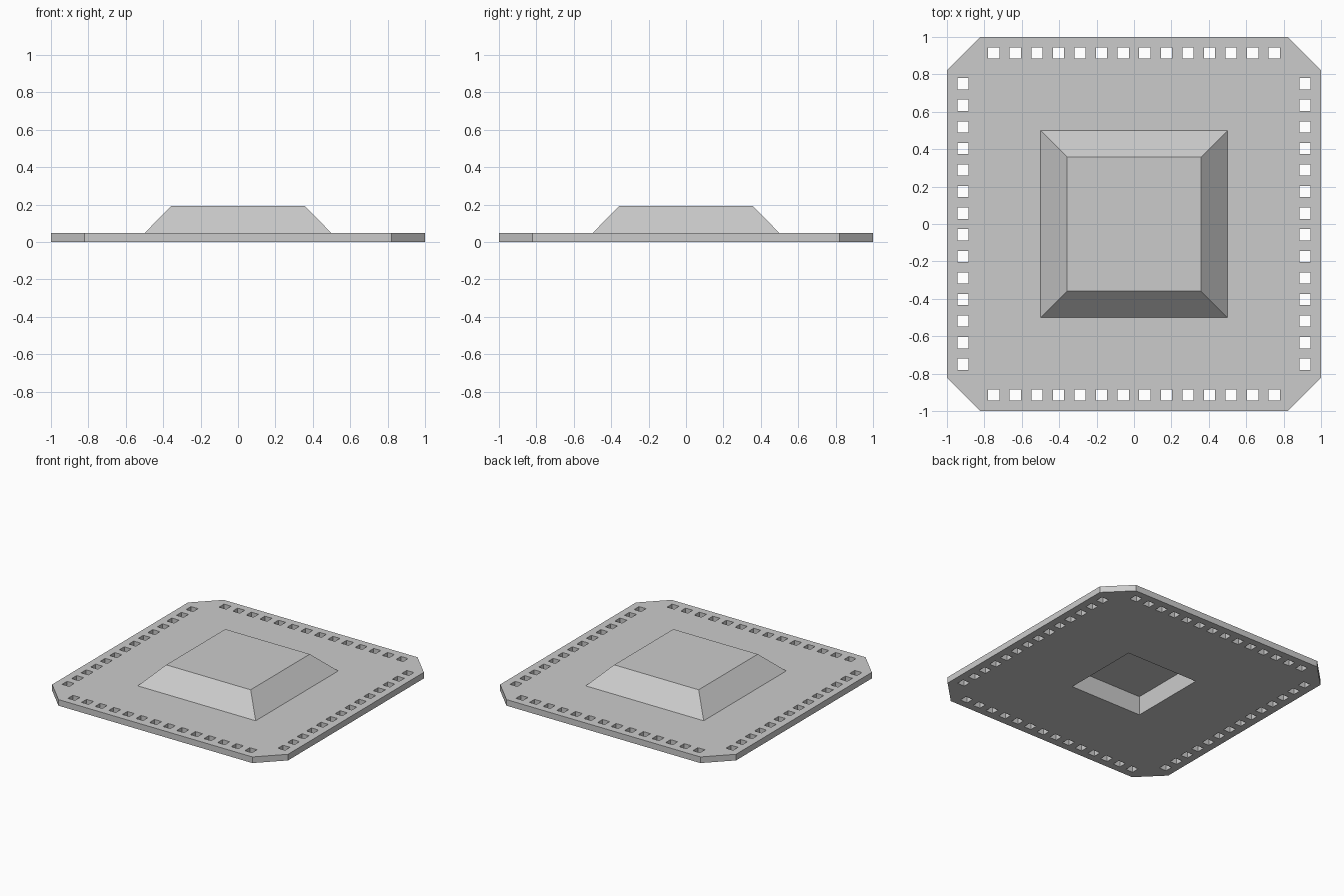
import bpy
import bmesh
from mathutils import Matrix

cube = bpy.data.objects.get("Cube")
if cube:
    bpy.data.objects.remove(cube, do_unlink=True)

PLATE_H, TOP_Z = 0.047, 0.192
BASE_HALF, TOP_HALF = 0.5, 0.358
POCKET_HALF, POCKET_Z = 0.304, 0.145
HOLES, HOLE_SPAN, HOLE_ROW, HOLE_SIZE = 14, 0.75, 0.915, 0.06

grey = bpy.data.materials.new("light grey")
grey.use_nodes = True
grey.diffuse_color = (0.6, 0.6, 0.6, 1)
grey.node_tree.nodes["Principled BSDF"].inputs["Base Color"].default_value = (0.6, 0.6, 0.6, 1)


def make_object(name, bm):
    bmesh.ops.recalc_face_normals(bm, faces=bm.faces)
    mesh = bpy.data.meshes.new(name)
    bm.to_mesh(mesh)
    bm.free()
    mesh.materials.append(grey)
    obj = bpy.data.objects.new(name, mesh)
    bpy.context.collection.objects.link(obj)
    return obj


def add_box(bm, x, y, z0, z1, size):
    place = Matrix.Translation((x, y, (z0 + z1) / 2)) @ Matrix.Diagonal((size, size, z1 - z0, 1))
    bmesh.ops.create_cube(bm, size=1, matrix=place)


def combine(target, tool, operation):
    """Apply a boolean and discard the tool object."""
    mod = target.modifiers.new(operation.lower(), "BOOLEAN")
    mod.operation, mod.object, mod.solver = operation, tool, "EXACT"
    bpy.context.view_layer.update()
    result = bpy.data.meshes.new_from_object(target.evaluated_get(bpy.context.evaluated_depsgraph_get()))
    target.modifiers.clear()
    target.data = result
    bpy.data.objects.remove(tool, do_unlink=True)


# Square plate with clipped corners
bm = bmesh.new()
c = 0.822
outline = [(c, -1), (1, -c), (1, c), (c, 1), (-c, 1), (-1, c), (-1, -c), (-c, -1)]
face = bm.faces.new([bm.verts.new((x, y, 0)) for x, y in outline])
raised = bmesh.ops.extrude_face_region(bm, geom=[face])["geom"]
for v in raised:
    if isinstance(v, bmesh.types.BMVert):
        v.co.z = PLATE_H
plate = make_object("perforated_plate", bm)

# Sloped raised block, its slopes carried on down into the plate
bm = bmesh.new()
bmesh.ops.create_cube(bm, size=2)
sink = 0.02
slope = (BASE_HALF - TOP_HALF) / (TOP_Z - PLATE_H)
for v in bm.verts:
    top = v.co.z > 0
    half = TOP_HALF if top else BASE_HALF + sink * slope
    v.co.x *= half
    v.co.y *= half
    v.co.z = TOP_Z if top else PLATE_H - sink
combine(plate, make_object("raised_block", bm), "UNION")

# Pocket underneath and the four rows of square through holes
bm = bmesh.new()
add_box(bm, 0, 0, -0.1, POCKET_Z, POCKET_HALF * 2)
for i in range(HOLES):
    t = -HOLE_SPAN + 2 * HOLE_SPAN * i / (HOLES - 1)
    for side in (-HOLE_ROW, HOLE_ROW):
        add_box(bm, t, side, -0.1, 0.1, HOLE_SIZE)
        add_box(bm, side, t, -0.1, 0.1, HOLE_SIZE)
cutter = make_object("hole_cutter", bm)
cutter.hide_render = True
combine(plate, cutter, "DIFFERENCE")
